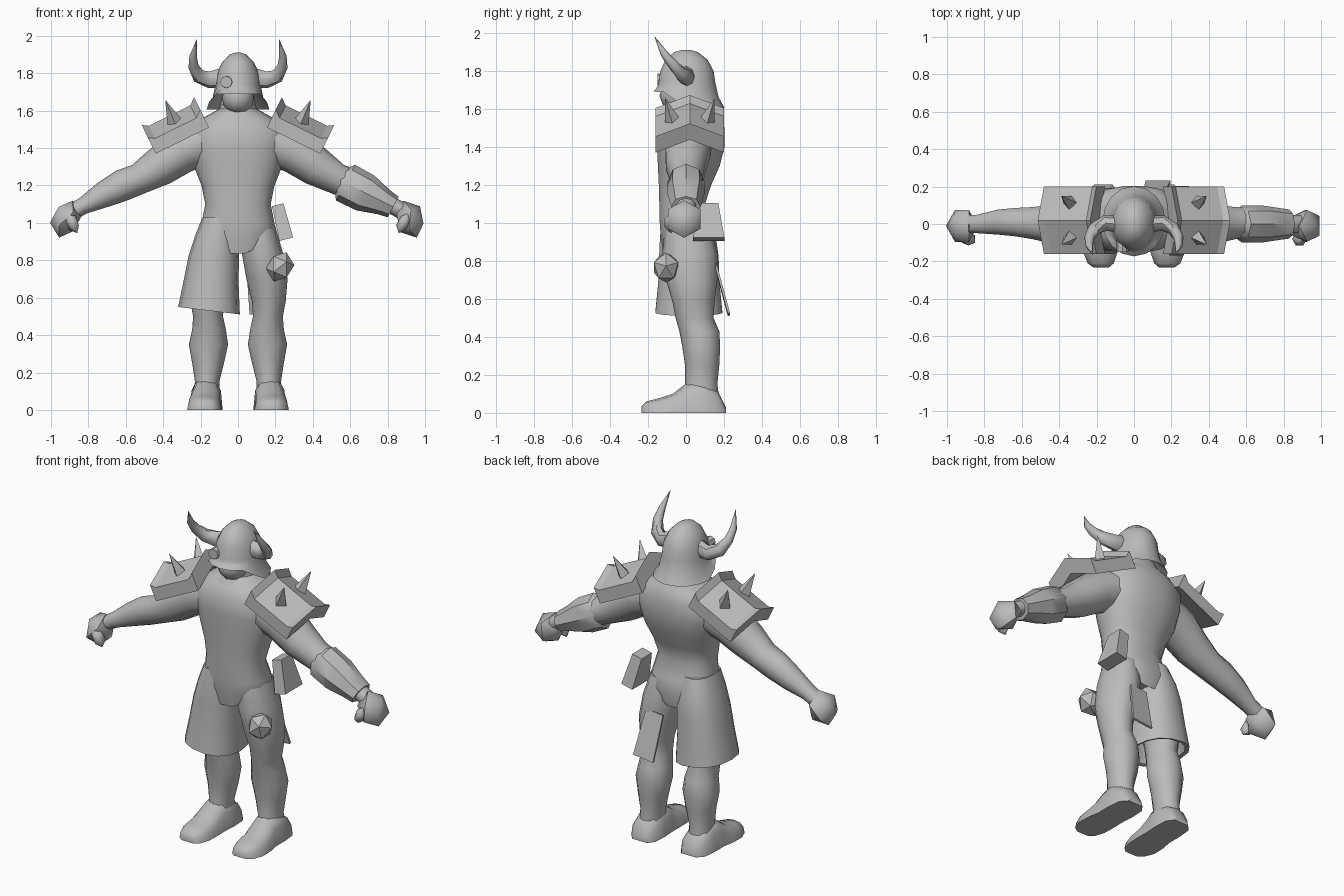
import bpy, bmesh, math
from mathutils import Vector, Matrix

grey = bpy.data.materials.new("plain grey")
grey.diffuse_color = (0.5, 0.5, 0.5, 1)
X, Y, Z = Vector((1, 0, 0)), Vector((0, 1, 0)), Vector((0, 0, 1))


def finish(name, bm, angle=45):
    bmesh.ops.recalc_face_normals(bm, faces=bm.faces)
    me = bpy.data.meshes.new(name)
    bm.to_mesh(me)
    bm.free()
    ob = bpy.data.objects.new(name, me)
    bpy.context.collection.objects.link(ob)
    me.materials.append(grey)
    if angle:
        bpy.ops.object.select_all(action='DESELECT')
        ob.select_set(True)
        bpy.context.view_layer.objects.active = ob
        bpy.ops.object.shade_smooth_by_angle(angle=math.radians(angle))
    return ob


def tube(name, rings, n=12, ref=Y, axis=None, power=1.0, angle=45, shape=None):
    """Loft through rings (x, y, z, radius_u, radius_v)."""
    bm = bmesh.new()
    pts = [Vector(r[:3]) for r in rings]
    loops = []
    for i, r in enumerate(rings):
        t = axis or (pts[min(i + 1, len(pts) - 1)] - pts[max(i - 1, 0)]).normalized()
        u = ref.cross(t).normalized()
        v = t.cross(u)
        loop = []
        for k in range(n):
            a = 2 * math.pi * k / n
            c, s = math.cos(a), math.sin(a)
            c, s = math.copysign(abs(c) ** power, c), math.copysign(abs(s) ** power, s)
            p = pts[i] + u * c * r[3] + v * s * r[4]
            loop.append(bm.verts.new(shape(p, i) if shape else p))
        loops.append(loop)
    for a, b in zip(loops, loops[1:]):
        for k in range(n):
            bm.faces.new((a[k], a[(k + 1) % n], b[(k + 1) % n], b[k]))
    bm.faces.new(loops[0][::-1])
    bm.faces.new(loops[-1])
    return finish(name, bm, angle)


def ball(name, loc, size, tilt=0, sub=1, angle=45):
    bm = bmesh.new()
    bmesh.ops.create_icosphere(bm, subdivisions=sub, radius=1)
    bm.transform(Matrix.Translation(loc) @ Matrix.Rotation(tilt, 4, 'Y') @ Matrix.Diagonal((*size, 1)))
    return finish(name, bm, angle)


def box(name, loc, size, rot, top=(1, 1)):
    bm = bmesh.new()
    bmesh.ops.create_cube(bm, size=1)
    for v in bm.verts:
        if v.co.z > 0:
            v.co.x *= top[0]
            v.co.y *= top[1]
    turn = Matrix.Rotation(rot[1], 4, 'Y') @ Matrix.Rotation(rot[0], 4, 'X')
    bm.transform(Matrix.Translation(loc) @ turn @ Matrix.Diagonal((*size, 1)))
    return finish(name, bm, 0)


# Torso, with the lower edge dipping to a point between the legs
def dip(p, i):
    if i == 0:
        p.z += 0.45 * abs(p.x)
    return p

tube("torso", [
    (0, 0.01, 0.82, 0.15, 0.13), (0, 0.01, 0.93, 0.205, 0.145), (0, 0, 1.0, 0.195, 0.14),
    (0, -0.02, 1.1, 0.175, 0.122), (0, -0.005, 1.2, 0.195, 0.14), (0, 0.015, 1.3, 0.235, 0.165),
    (0, 0.025, 1.4, 0.26, 0.18), (0, 0.025, 1.5, 0.265, 0.18), (0, 0.035, 1.56, 0.19, 0.155),
    (0, 0.04, 1.61, 0.10, 0.11), (0, 0.02, 1.68, 0.085, 0.09)], n=18, axis=Z, power=0.85, shape=dip)

# Short trouser leg on one side, with a hollow hem
tube("shorts_leg", [
    (-0.10, 0.0, 1.03, 0.09, 0.125), (-0.115, 0.01, 0.93, 0.115, 0.15), (-0.13, 0.015, 0.82, 0.135, 0.16),
    (-0.145, 0.015, 0.68, 0.148, 0.165), (-0.155, 0.015, 0.53, 0.165, 0.18),
    (-0.152, 0.015, 0.535, 0.145, 0.16), (-0.14, 0.02, 0.65, 0.12, 0.14)],
    n=14, axis=Z, power=0.85, shape=lambda p, i: p - Z * 0.12 * (p.x + 0.15) if 3 < i < 6 else p)

# Thigh, knee and calf
for s, side in ((1, "left"), (-1, "right")):
    tube(side + "_leg", [
        (s * 0.11, 0.01, 0.98, 0.09, 0.12), (s * 0.13, 0.02, 0.84, 0.11, 0.145),
        (s * 0.155, 0.03, 0.70, 0.11, 0.135), (s * 0.165, 0.04, 0.58, 0.09, 0.11),
        (s * 0.16, 0.045, 0.50, 0.08, 0.10), (s * 0.155, 0.07, 0.43, 0.09, 0.105),
        (s * 0.158, 0.08, 0.35, 0.105, 0.10), (s * 0.16, 0.085, 0.25, 0.085, 0.09),
        (s * 0.165, 0.08, 0.15, 0.065, 0.085), (s * 0.17, 0.08, 0.04, 0.075, 0.10)],
        n=12, axis=Z)

    # Foot, flat underneath
    def sole(p, i):
        p.z = max(p.z, 0)
        return p
    tube(side + "_foot", [
        (s * 0.165, 0.21, 0, 0.05, 0.03), (s * 0.168, 0.17, 0, 0.082, 0.11),
        (s * 0.17, 0.08, 0, 0.088, 0.18), (s * 0.172, 0.0, 0, 0.085, 0.155),
        (s * 0.178, -0.07, 0, 0.092, 0.10), (s * 0.18, -0.15, 0, 0.092, 0.075),
        (s * 0.178, -0.21, 0, 0.07, 0.06), (s * 0.175, -0.233, 0, 0.04, 0.035)],
        n=12, ref=Z, axis=-Y, power=0.8, shape=sole)

    # Arm
    tube(side + "_arm", [
        (s * 0.12, 0.02, 1.45, 0.125, 0.13), (s * 0.30, 0.01, 1.385, 0.12, 0.125),
        (s * 0.42, 0, 1.30, 0.105, 0.11), (s * 0.53, 0.005, 1.235, 0.083, 0.09),
        (s * 0.62, 0.01, 1.20, 0.085, 0.08), (s * 0.72, 0.01, 1.15, 0.07, 0.07),
        (s * 0.83, 0, 1.09, 0.045, 0.052), (s * 0.91, 0, 1.045, 0.045, 0.05)], n=10)

    # Fist with thumb
    ball(side + "_fist", (s * 0.92, -0.01, 1.02), (0.082, 0.10, 0.105), s * math.radians(-20), 1)
    ball(side + "_thumb", (s * 0.885, -0.08, 1.0), (0.035, 0.04, 0.06), s * math.radians(25), 1)

    # Shoulder plate: folded slab with raised ends
    bm = bmesh.new()
    inner, outer = Vector((s * 0.155, 0, 1.51)), Vector((s * 0.44, 0, 1.37))
    up = Vector((s * 0.44, 0, 0.9))
    loops = []
    for f, thick in ((0, 0.105), (0.12, 0.075), (0.9, 0.075), (1, 0.095)):
        base = inner.lerp(outer, f)
        prof = [(-0.16, 0), (0.02, 0.075), (0.2, 0), (0.2, thick), (0.02, thick + 0.075), (-0.16, thick)]
        loops.append([bm.verts.new(base + Y * y + up * h) for y, h in prof])
    for a, b in zip(loops, loops[1:]):
        for k in range(6):
            bm.faces.new((a[k], a[(k + 1) % 6], b[(k + 1) % 6], b[k]))
    for l in (loops[0], loops[-1]):
        bm.faces.new((l[0], l[1], l[4], l[5]))
        bm.faces.new((l[1], l[2], l[3], l[4]))
    finish(side + "_shoulder_plate", bm, 0)

    # Two spikes on each plate
    for d, where in ((-1, "front"), (1, "back")):
        tube(side + "_" + where + "_spike", [
            (s * 0.325, 0.02 + d * 0.08, 1.505, 0.052, 0.052),
            (s * 0.388, 0.02 + d * 0.13, 1.655, 0.001, 0.001)], n=4, angle=0)

    # Horn
    tube(side + "_horn", [
        (s * 0.09, 0.0, 1.775, 0.052, 0.045), (s * 0.155, 0.005, 1.765, 0.045, 0.042),
        (s * 0.21, -0.025, 1.785, 0.038, 0.036), (s * 0.238, -0.07, 1.835, 0.028, 0.028),
        (s * 0.24, -0.115, 1.89, 0.02, 0.02), (s * 0.22, -0.165, 1.98, 0.001, 0.001)], n=8)

# Wrist guard on one arm
tube("wrist_guard", [
    (0.55, 0.0, 1.23, 0.07, 0.08), (0.575, 0.0, 1.215, 0.108, 0.098), (0.68, 0.0, 1.16, 0.105, 0.10),
    (0.78, 0.0, 1.11, 0.072, 0.085), (0.83, 0.0, 1.085, 0.062, 0.078), (0.83, 0.0, 1.085, 0.03, 0.04)],
    n=8, axis=Vector((0.88, 0, -0.47)), angle=40)

# Face below the helmet
ball("face", (0, -0.045, 1.67), (0.088, 0.095, 0.09), 0, 2)

# Helmet: dome with a flared rim lifted at the front
def rim(p, i):
    if i in (0, 1, 2):
        p.z += 0.085 * min(1, max(0, -p.y / 0.12)) * (1, 1, 0.6)[i]
    return p

tube("helmet", [
    (0, 0.01, 1.70, 0.09, 0.11), (0, 0.015, 1.605, 0.168, 0.188), (0, 0.01, 1.66, 0.137, 0.162),
    (0, 0.005, 1.735, 0.122, 0.15), (0, 0.005, 1.80, 0.114, 0.14), (0, 0.003, 1.86, 0.085, 0.11),
    (0, 0, 1.90, 0.045, 0.06), (0, 0, 1.91, 0.015, 0.02)], n=16, axis=Z, angle=35, shape=rim)

# Round eyepiece on the helmet front
tube("eyepiece", [(-0.06, -0.09, 1.753, 0.034, 0.034), (-0.063, -0.15, 1.753, 0.032, 0.032)],
     n=8, ref=Z, axis=-Y, angle=30)

# Hip pouch, thigh knob and rear cloth
box("hip_pouch", (0.235, 0.12, 1.005), (0.075, 0.165, 0.19), (0, math.radians(-14)), (0.85, 0.6))
ball("thigh_knob", (0.225, -0.105, 0.765), (0.075, 0.075, 0.085), 0.4, 1, 35)
box("rear_cloth", (0.115, 0.19, 0.65), (0.135, 0.012, 0.275), (math.radians(15), math.radians(-6)), (0.85, 1))
